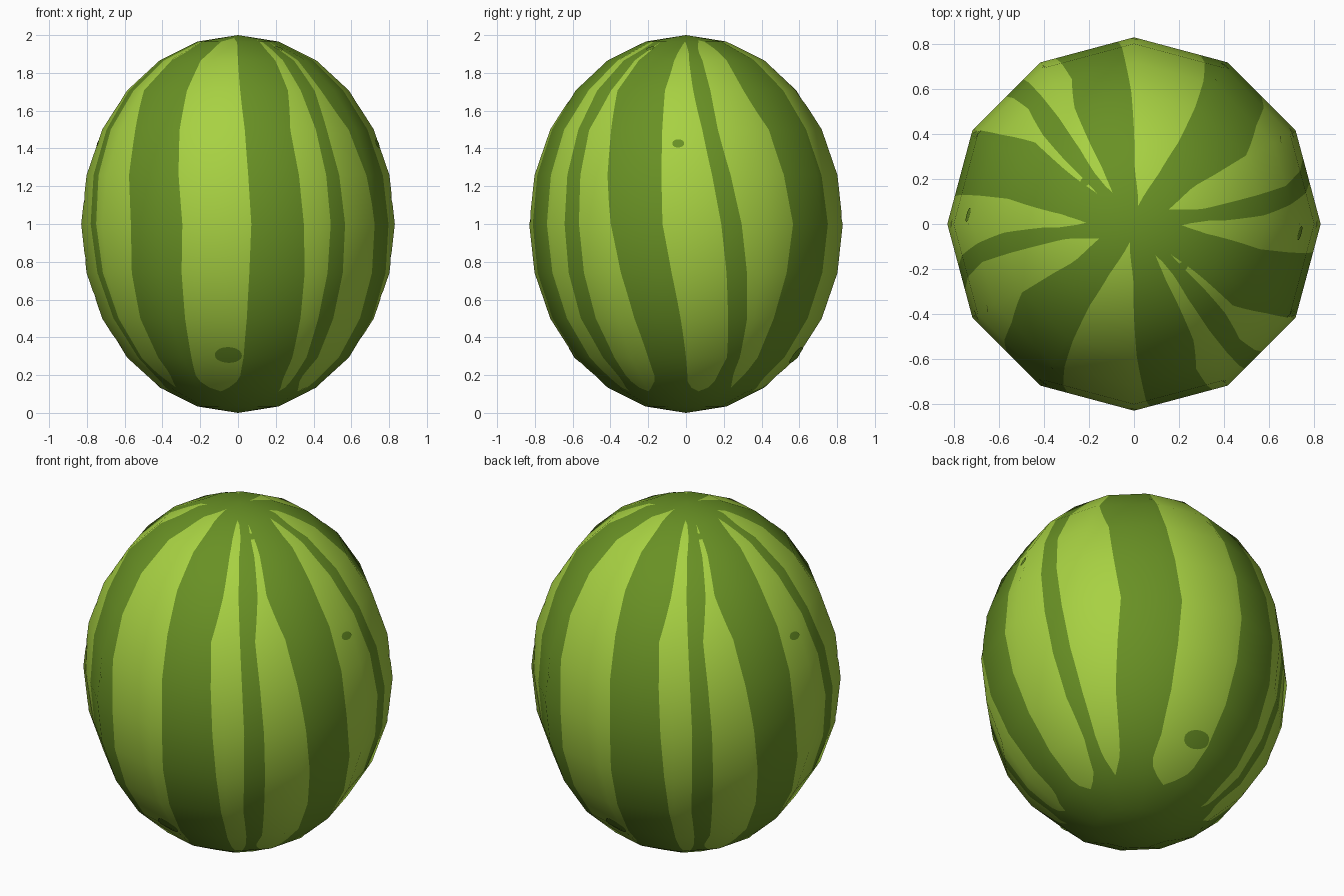
import bpy, bmesh, math
from mathutils import Vector

if "Cube" in bpy.data.objects:
    bpy.data.objects.remove(bpy.data.objects["Cube"])

R, SEG, RINGS = 0.83, 12, 12


def material(name, rgb):
    m = bpy.data.materials.new(name)
    m.diffuse_color = (*rgb, 1)
    m.use_nodes = True
    m.node_tree.nodes["Principled BSDF"].inputs["Base Color"].default_value = m.diffuse_color
    return m


DARK = material("dark green rind", (0.140, 0.282, 0.018))
LIGHT = material("light green rind", (0.390, 0.640, 0.055))


def corner(i, k):
    a, t = math.tau * i / SEG, math.pi * k / RINGS
    return Vector((R * math.sin(t) * math.sin(a), -R * math.sin(t) * math.cos(a), 1 + math.cos(t)))


def surface(u, v):
    """Point on the faceted body: u counts sides from the front, v rings from the top."""
    i, k = math.floor(u), min(int(v), RINGS - 1)
    fu, fv = u - i, v - k
    return corner(i, k).lerp(corner(i + 1, k), fu).lerp(corner(i, k + 1).lerp(corner(i + 1, k + 1), fu), fv)


def normal(p):
    return Vector((p.x / R**2, p.y / R**2, p.z - 1)).normalized()


def finish(name, bm):
    bmesh.ops.remove_doubles(bm, verts=bm.verts, dist=1e-5)
    bmesh.ops.dissolve_degenerate(bm, edges=bm.edges, dist=1e-6)
    for f in bm.faces:
        f.smooth = True
        f.normal_update()
        if f.normal.dot(normal(f.calc_center_median())) < 0:
            f.normal_flip()
    me = bpy.data.meshes.new(name)
    bm.to_mesh(me)
    bm.free()
    me.materials.append(DARK)
    me.materials.append(LIGHT)
    me.normals_split_custom_set_from_vertices([normal(v.co) for v in me.vertices])
    bpy.context.collection.objects.link(bpy.data.objects.new(name, me))


# Light wedges: (top tip, bottom tip, left edges, right edges) at the rows below
ROWS = (1, 2, 3, 4, 6, 8, 9, 10)
WEDGES = [
    (0.5, 10.1, (-.85, -.95, -.92, -.86, -.71, -.78, -.84, -.98), (-.03, 0, .04, .10, .17, .13, .10, .02)),
    (0.8, 10.1, (1.0, .95, .90, .77, .84, .92, .98, 1.05), (1.3, 1.2, 1.18, 1.2, 1.25, 1.25, 1.32, 1.35)),
    (1.1, 10.1, (1.6, 1.58, 1.52, 1.42, 1.5, 1.55, 1.6, 1.55), (1.75, 1.72, 1.68, 1.86, 2.04, 2.24, 2.32, 2.3)),
    (1.0, 10.2, (2.8, 2.7, 2.62, 2.65, 2.7, 2.92, 3.0, 3.05), (3.1, 3.08, 3.13, 3.24, 3.45, 3.62, 3.74, 3.65)),
    (0.9, 9.9, (3.4, 3.42, 3.44, 3.47, 3.71, 3.9, 3.97, 4.05), (4.1, 4.05, 4.05, 4.3, 4.5, 4.4, 4.4, 4.35)),
]


def lookup(table, v):
    v = min(max(v, ROWS[0]), ROWS[-1])
    for a, b, p, q in zip(ROWS, ROWS[1:], table, table[1:]):
        if v <= b:
            return p + (q - p) * (v - a) / (b - a)


def edges(v):
    """Stripe edges right round the body at ring v; the pattern repeats after half a turn."""
    half = []
    for top, bottom, left, right in WEDGES:
        a, b = lookup(left, v), lookup(right, v)
        w = math.sqrt(min(1, max(0, (v - top) / 0.6))) * math.sqrt(min(1, max(0, (bottom - v) / 0.4)))
        mid, h = (a + b) / 2, (b - a) / 2 * w
        half += [mid - h, mid + h]
    return half + [u + 6 for u in half] + [half[0] + 12]


def columns(a, b, n=8):
    """Even steps from a to b, with a step snapped to each body edge between."""
    us = [a + (b - a) * j / n for j in range(n + 1)]
    for i in range(math.ceil(a), math.floor(b) + 1):
        if b - a > 1e-6:
            j = round((i - a) / (b - a) * n)
            if 0 < j < n:
                us[j] = i
    return us


# Striped melon body
bm = bmesh.new()
STEP = 0.2
grid = []
for r in range(round(RINGS / STEP) + 1):
    v = r * STEP
    if abs(v - round(v)) < 1e-6:
        v = round(v)
    e = edges(v)
    grid.append([[bm.verts.new(surface(u, v)) for u in columns(a, b)] for a, b in zip(e, e[1:])])
for up, low in zip(grid, grid[1:]):
    for c, (p, q) in enumerate(zip(up, low)):
        for j in range(len(p) - 1):
            f = bm.faces.new((p[j], q[j], q[j + 1], p[j + 1]))
            f.material_index = 1 - c % 2
finish("melon_body", bm)

# Thin dark spots on the light wedges: centre and radii in sides and rings
bm = bmesh.new()
for u, v, ru, rv in ((-.17, 8.94, .24, .22), (2.89, 4.31, .085, .09), (1.62, 1.4, .17, .1)):
    for turn in (0, 6):
        rings = []
        for s in (0, 0.35, 0.7, 1):
            ring = []
            for j in range(20):
                a = math.tau * j / 20
                p = surface(u + turn + s * ru * math.cos(a), v + s * rv * math.sin(a))
                ring.append(bm.verts.new(p + normal(p) * 0.004))
            rings.append(ring)
        for p, q in zip(rings, rings[1:]):
            for j in range(20):
                bm.faces.new((p[j], q[j], q[(j + 1) % 20], p[(j + 1) % 20]))
finish("rind_spots", bm)
